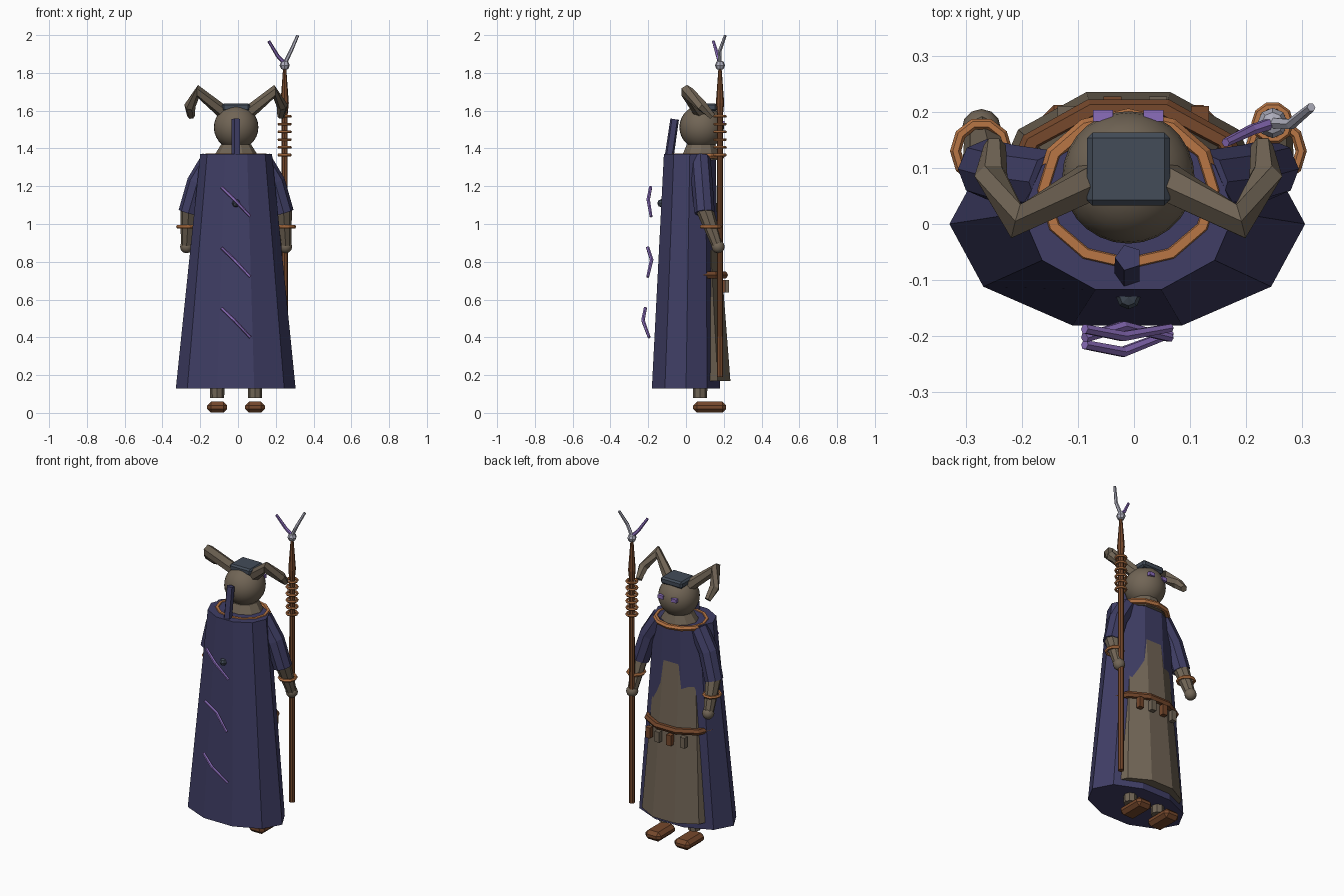
import bpy, bmesh, math
from mathutils import Vector

if "Cube" in bpy.data.objects:
    bpy.data.objects.remove(bpy.data.objects["Cube"])

CX = -0.01  # mirror plane of the body


def material(name, rgb):
    m = bpy.data.materials.new(name)
    m.diffuse_color = (*rgb, 1)
    m.use_nodes = True
    m.node_tree.nodes["Principled BSDF"].inputs["Base Color"].default_value = m.diffuse_color
    return m


NAVY = material("navy cloth", (0.050, 0.048, 0.130))
TAUPE = material("taupe hide", (0.165, 0.130, 0.092))
COPPER = material("copper", (0.48, 0.18, 0.06))
BROWN = material("brown leather", (0.18, 0.065, 0.025))
SLATE = material("slate", (0.056, 0.072, 0.098))
PURPLE = material("purple glow", (0.26, 0.155, 0.50))
SILVER = material("silver", (0.42, 0.42, 0.50))


def finish(name, bm, mat, smooth=False):
    bmesh.ops.recalc_face_normals(bm, faces=bm.faces)
    me = bpy.data.meshes.new(name)
    bm.to_mesh(me)
    bm.free()
    me.materials.append(mat)
    for p in me.polygons:
        p.use_smooth = smooth
    ob = bpy.data.objects.new(name, me)
    bpy.context.collection.objects.link(ob)
    return ob


def skin(name, rings, mat, closed=False):
    """Bridge equal rings of points; cap the ends unless closed."""
    bm = bmesh.new()
    vs = [[bm.verts.new(p) for p in r] for r in rings]
    n, m = len(rings[0]), len(rings)
    for i in range(m if closed else m - 1):
        a, b = vs[i], vs[(i + 1) % m]
        for j in range(n):
            k = (j + 1) % n
            bm.faces.new((a[j], a[k], b[k], b[j]))
    if not closed:
        bm.faces.new(vs[0])
        bm.faces.new(vs[-1])
    return finish(name, bm, mat)


def angles(n):
    return [math.tau * i / n for i in range(n)]


def loft(name, sections, mat, n=10):
    """Horizontal ellipses (x, y, z, rx, ry) stacked upward."""
    return skin(name, [[(x + rx * math.cos(a), y + ry * math.sin(a), z) for a in angles(n)]
                       for x, y, z, rx, ry in sections], mat)


def ring(name, c, rx, ry, r, mat, n=10):
    """Elliptical torus lying flat."""
    return skin(name, [[(c[0] + (rx + r * math.cos(b)) * math.cos(a),
                         c[1] + (ry + r * math.cos(b)) * math.sin(a),
                         c[2] + r * math.sin(b)) for b in angles(6)]
                       for a in angles(n)], mat, closed=True)


def tube(name, path, radii, mat, n=6):
    """Tapered tube along a short path."""
    pts = [Vector(p) for p in path]
    rings = []
    for i, p in enumerate(pts):
        t = Vector()
        if i:
            t += (p - pts[i - 1]).normalized()
        if i < len(pts) - 1:
            t += (pts[i + 1] - p).normalized()
        t.normalize()
        ref = Vector((0, 1, 0)) if abs(t.y) < 0.8 else Vector((0, 0, 1))
        u = t.cross(ref).normalized()
        w = t.cross(u)
        rings.append([p + radii[i] * (math.cos(a) * u + math.sin(a) * w) for a in angles(n)])
    return skin(name, rings, mat)


def ball(name, c, r, mat, seg=24, smooth=True):
    bm = bmesh.new()
    bmesh.ops.create_uvsphere(bm, u_segments=seg, v_segments=max(4, seg // 2), radius=r)
    bmesh.ops.translate(bm, verts=bm.verts, vec=c)
    return finish(name, bm, mat, smooth)


def box(name, c, size, mat, bevel=0.0):
    bm = bmesh.new()
    bmesh.ops.create_cube(bm, size=1)
    bmesh.ops.scale(bm, verts=bm.verts, vec=size)
    bmesh.ops.translate(bm, verts=bm.verts, vec=c)
    if bevel:
        bmesh.ops.bevel(bm, geom=bm.edges[:], offset=bevel, segments=1, affect='EDGES')
    return finish(name, bm, mat)


# robe, apron body, neck and collar
loft("robe", [(-0.012, 0, 0.13, 0.317, 0.19), (CX, 0.02, 1.37, 0.19, 0.144)], NAVY)
loft("apron", [(CX, 0.06, 0.17, 0.243, 0.184), (CX, 0.04, 1.36, 0.15, 0.109)], TAUPE)
loft("neck", [(CX, 0.075, 1.34, 0.13, 0.11), (CX, 0.08, 1.42, 0.08, 0.08)], TAUPE)
ring("collar", (CX, 0.06, 1.36), 0.152, 0.13, 0.016, COPPER, 12)

# belt and pouches
ring("belt", (CX, 0.053, 0.73), 0.212, 0.158, 0.02, BROWN)
for i, x in enumerate((0.118, 0.043, -0.038, -0.12)):
    box("pouch", (x, 0.212 if abs(x) < 0.1 else 0.195, 0.67), (0.032, 0.03, 0.065),
        TAUPE if i % 2 else BROWN)

# head with eyes, cap and the cloth tail behind it
ball("head", (CX, 0.083, 1.512), 0.118, TAUPE, 28)
for x in (-0.055, 0.035):
    box("eye", (x, 0.193, 1.535), (0.036, 0.02, 0.022), PURPLE)
box("cap", (CX, 0.098, 1.618), (0.148, 0.13, 0.042), SLATE, 0.01)
tube("hood_tail", [(CX, -0.09, 1.35), (CX, -0.06, 1.555)], (0.025, 0.024), NAVY, 5)

# mirrored parts: horns, arms, legs, shoes
for side, s in (("left", -1), ("right", 1)):
    def at(x, y, z):
        return (CX + s * x, y, z)
    tube(side + "_horn", [at(0.06, 0.08, 1.585), at(0.20, 0.005, 1.70),
                          at(0.245, 0.085, 1.625), at(0.238, 0.14, 1.57)],
         (0.036, 0.036, 0.030, 0.020), TAUPE)
    tube(side + "_sleeve", [at(0.13, 0.075, 1.345), at(0.205, 0.085, 1.22), at(0.252, 0.098, 1.06)],
         (0.055, 0.056, 0.054), NAVY, 8)
    tube(side + "_forearm", [at(0.25, 0.098, 1.08), at(0.262, 0.165, 0.89)], (0.046, 0.03), TAUPE, 8)
    ring(side + "_cuff", at(0.262, 0.13, 0.985), 0.046, 0.05, 0.01, COPPER)
    ball(side + "_hand", at(0.262, 0.17, 0.88), 0.035, TAUPE, 12)
    loft(side + "_leg", [(*at(0.10, 0.075, 0.08), 0.037, 0.037),
                         (*at(0.10, 0.075, 0.3), 0.04, 0.04)], TAUPE, 8)
    box(side + "_shoe", at(0.10, 0.125, 0.03), (0.106, 0.175, 0.058), BROWN, 0.02)

# staff: shaft, tapered head, coils, orb and two prongs
SX, SY = 0.247, 0.18
loft("staff", [(SX, SY, 0.19, 0.017, 0.017), (SX, SY, 1.58, 0.016, 0.016),
               (SX, SY, 1.64, 0.022, 0.022), (SX, SY, 1.83, 0.008, 0.008)], BROWN, 8)
for i in range(6):
    ring("staff_coil", (SX, SY, 1.365 + 0.041 * i), 0.03, 0.03, 0.008, COPPER)
ball("staff_orb", (SX, SY, 1.84), 0.027, SILVER, 8, False)
tube("silver_prong", [(SX, SY, 1.85), (0.28, 0.178, 1.915), (0.316, 0.208, 1.998)],
     (0.011, 0.010, 0.008), SILVER)
tube("purple_prong", [(SX, SY, 1.85), (0.21, 0.168, 1.89), (0.163, 0.145, 1.968)],
     (0.011, 0.010, 0.008), PURPLE)

# jagged marks floating behind the robe, and a small stud
for z, ys in ((1.12, (-0.187, -0.2, -0.185)), (0.80, (-0.203, -0.182, -0.203)),
              (0.48, (-0.215, -0.228, -0.195))):
    tube("jagged_mark", [(-0.088, ys[0], z + 0.075), (-0.02, ys[1], z + 0.01),
                         (0.065, ys[2], z - 0.08)], (0.009, 0.010, 0.008), PURPLE)
ball("back_stud", (CX, -0.13, 1.11), 0.022, SLATE, 8, False)
